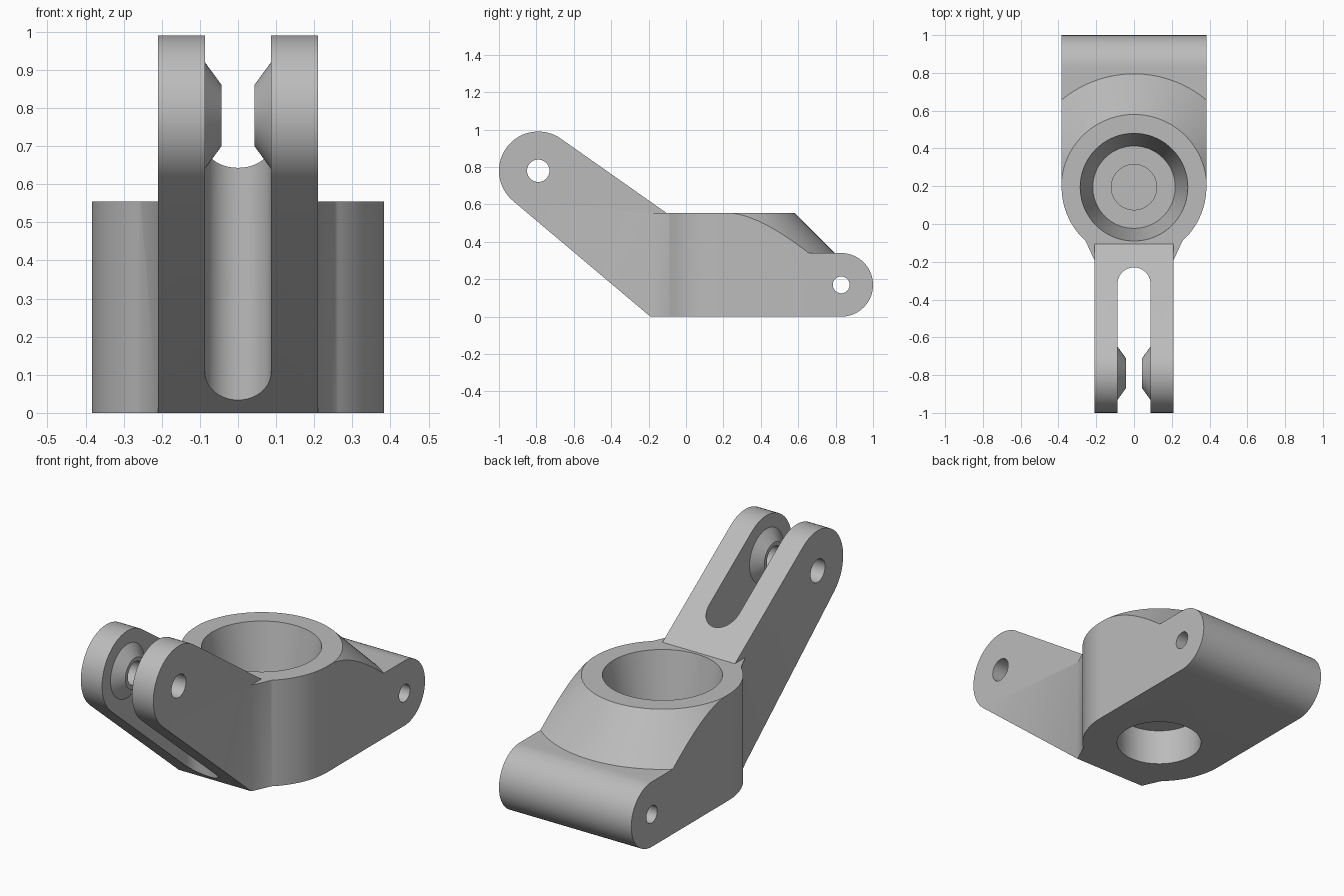
import bpy, bmesh
from math import sin, cos, radians
from mathutils import Matrix, Vector

default = bpy.data.objects.get("Cube")
if default:
    bpy.data.objects.remove(default, do_unlink=True)

grey = bpy.data.materials.new("plain_grey")
grey.use_nodes = True
grey.diffuse_color = (0.5, 0.5, 0.5, 1)
grey.node_tree.nodes["Principled BSDF"].inputs["Base Color"].default_value = (0.5, 0.5, 0.5, 1)

# Key dimensions
HALF, TOP, BORE_Y = 0.383, 0.555, 0.195
PIN_Y, PIN_Z = -0.79, 0.78
BARREL_Y, BARREL_R = 0.83, 0.17


def make(name, bm):
    bmesh.ops.recalc_face_normals(bm, faces=bm.faces)
    mesh = bpy.data.meshes.new(name)
    bm.to_mesh(mesh)
    bm.free()
    mesh.materials.append(grey)
    ob = bpy.data.objects.new(name, mesh)
    bpy.context.collection.objects.link(ob)
    return ob


def arc(cx, cy, r, start, end, n=32):
    angles = [radians(start + (end - start) * i / n) for i in range(n + 1)]
    return [(cx + r * cos(a), cy + r * sin(a)) for a in angles]


def prism(name, pts, axis, lo, hi):
    """Extrude a flat outline along x (points are y, z) or z (points are x, y)."""
    bm = bmesh.new()
    place = (lambda p: (lo, *p)) if axis == "x" else (lambda p: (*p, lo))
    face = bm.faces.new([bm.verts.new(place(p)) for p in pts])
    step = Vector((hi - lo, 0, 0)) if axis == "x" else Vector((0, 0, hi - lo))
    out = bmesh.ops.extrude_face_region(bm, geom=[face])["geom"]
    moved = [v for v in out if isinstance(v, bmesh.types.BMVert)]
    bmesh.ops.translate(bm, verts=moved, vec=step)
    return make(name, bm)


def frustum(name, axis, a, b, lo, hi, r_lo, r_hi, n=72):
    """Round solid along an axis; a, b locate it in the other two directions."""
    mid = (lo + hi) / 2
    if axis == "x":
        mat = Matrix.Translation((mid, a, b)) @ Matrix.Rotation(radians(90), 4, "Y")
    else:
        mat = Matrix.Translation((a, b, mid))
    bm = bmesh.new()
    bmesh.ops.create_cone(bm, cap_ends=True, segments=n, radius1=r_lo,
                          radius2=r_hi, depth=hi - lo, matrix=mat)
    return make(name, bm)


def combine(target, tool, operation):
    mod = target.modifiers.new("join", "BOOLEAN")
    mod.operation, mod.solver, mod.object = operation, "EXACT", tool
    bpy.context.view_layer.objects.active = target
    bpy.ops.object.modifier_apply(modifier=mod.name)
    bpy.data.objects.remove(tool, do_unlink=True)


# Hub and rear barrel: side profile plus sloping collar, trimmed by the plan outline
side = [(-0.5, 0)] + arc(BARREL_Y, BARREL_R, BARREL_R, -90, 90)
side += [(BORE_Y, 2 * BARREL_R), (BORE_Y, TOP), (-0.5, TOP)]
bracket = prism("pivot_bracket", side, "x", -0.5, 0.5)
combine(bracket, frustum("collar", "z", 0, BORE_Y, 0.3, TOP, 0.64, 0.385, 128), "UNION")
plan = [(0.21, -0.19)] + arc(0, BORE_Y, HALF, -48, 0) + [(HALF, 1.1)]
plan += [(-x, y) for x, y in reversed(plan)]
combine(bracket, prism("plan_outline", plan, "z", -0.1, 0.7), "INTERSECT")

# Raised arm, split into a fork by an upright round-ended slot
arm = [(-0.105, 0), (-0.105, TOP)] + arc(PIN_Y, PIN_Z, 0.21, 55, 230) + [(-0.19, 0)]
combine(bracket, prism("arm", arm, "x", -0.21, 0.21), "UNION")
slot = [(-0.087, -1.2), (0.087, -1.2)] + arc(0, -0.317, 0.087, 0, 180)
combine(bracket, prism("slot", slot, "z", -0.2, 1.2), "DIFFERENCE")

# Tapered bosses inside the fork
combine(bracket, frustum("left_boss", "x", PIN_Y, PIN_Z, 0.043, 0.1, 0.08, 0.158), "UNION")
combine(bracket, frustum("right_boss", "x", PIN_Y, PIN_Z, -0.1, -0.043, 0.158, 0.08), "UNION")

# Pin holes, tapered socket with shallow recess, and the pocket underneath
for cutter in (
    frustum("fork_hole", "x", PIN_Y, PIN_Z, -0.5, 0.5, 0.06, 0.06, 40),
    frustum("barrel_hole", "x", BARREL_Y, BARREL_R, -0.5, 0.5, 0.045, 0.045, 40),
    frustum("socket", "z", 0, BORE_Y, 0.22, 0.575, 0.218, 0.289),
    frustum("recess", "z", 0, BORE_Y, 0.208, 0.3, 0.12, 0.12),
    frustum("under_pocket", "z", 0, BORE_Y, -0.1, 0.19, 0.21, 0.21),
):
    combine(bracket, cutter, "DIFFERENCE")

# Smooth the curved walls, keep the edges crisp
bpy.ops.object.select_all(action="DESELECT")
bracket.select_set(True)
bpy.context.view_layer.objects.active = bracket
bpy.ops.object.shade_smooth_by_angle(angle=radians(25))
